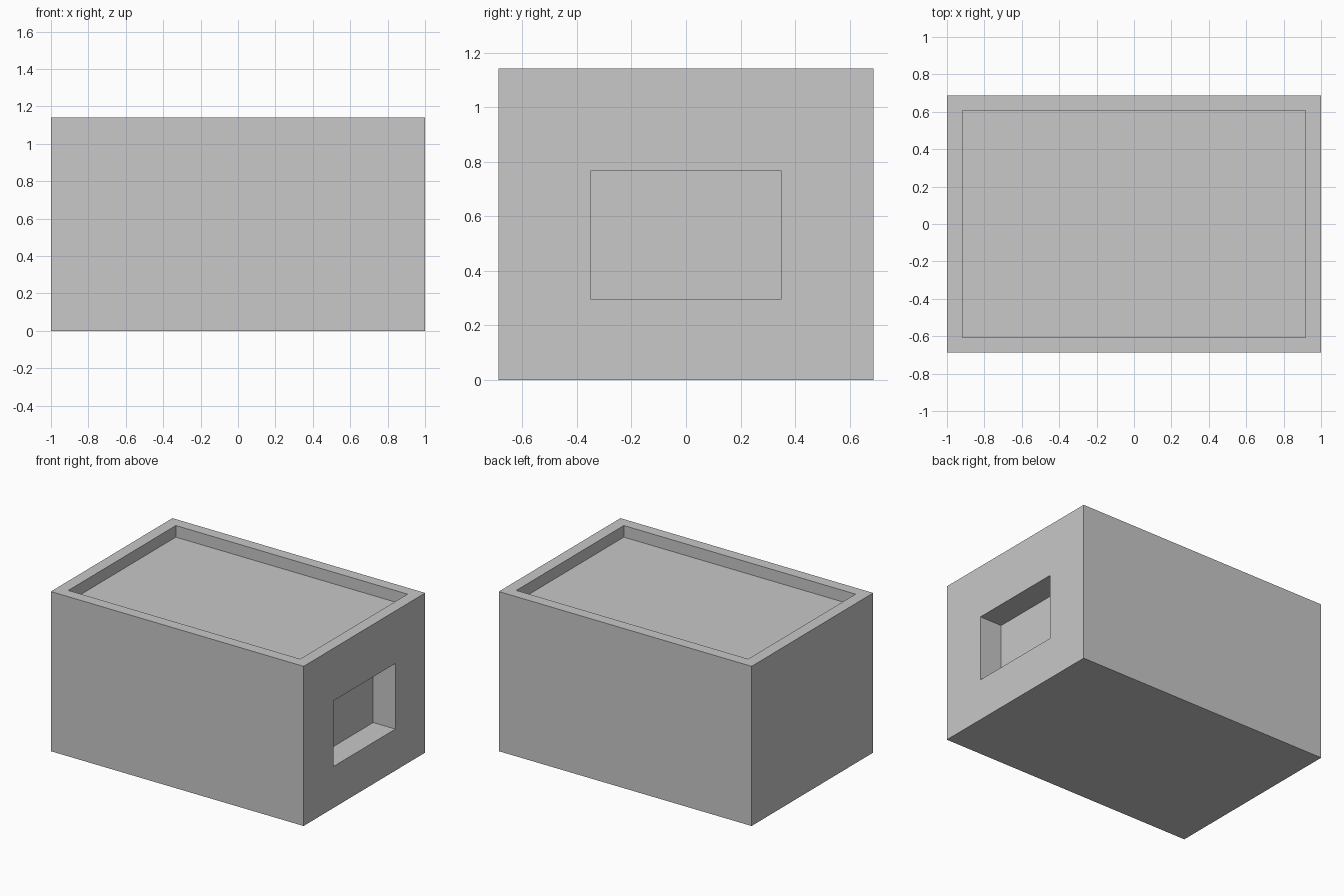
import bpy
import bmesh
from mathutils import Vector

old = bpy.data.objects.get("Cube")
if old:
    bpy.data.objects.remove(old, do_unlink=True)

WIDTH, DEPTH, HEIGHT = 2.0, 1.374, 1.142

grey = bpy.data.materials.new("plain grey")
grey.use_nodes = True
colour = (0.58, 0.58, 0.58, 1)
grey.diffuse_color = colour
grey.node_tree.nodes["Principled BSDF"].inputs["Base Color"].default_value = colour


def recess(bm, direction, low, high, depth):
    """Cut a straight-walled pocket, low..high across the face, into a side."""
    d = Vector(direction)
    facing = [f for f in bm.faces if f.normal.dot(d) > 0.9]
    face = max(facing, key=lambda f: f.calc_center_median().dot(d))
    # Flat rim around the opening
    bmesh.ops.inset_individual(bm, faces=[face], thickness=0.05)
    centre = face.calc_center_median()
    for v in face.verts:
        for i in range(3):
            if d[i] == 0:
                v.co[i] = low[i] if v.co[i] < centre[i] else high[i]
    # Walls and floor of the pocket
    floor = bmesh.ops.extrude_discrete_faces(bm, faces=[face])["faces"][0]
    bmesh.ops.translate(bm, vec=-d * depth, verts=floor.verts)
    bm.normal_update()


# Solid block standing on the ground
bm = bmesh.new()
bmesh.ops.create_cube(bm, size=1)
bmesh.ops.scale(bm, vec=(WIDTH, DEPTH, HEIGHT), verts=bm.verts)
bmesh.ops.translate(bm, vec=(0, 0, HEIGHT / 2), verts=bm.verts)
bm.normal_update()

# Shallow tray in the top
recess(bm, (0, 0, 1), (-0.917, -0.607, 0), (0.917, 0.607, 0), 0.083)
# Rectangular pocket in the left end
recess(bm, (1, 0, 0), (0, -0.35, 0.297), (0, 0.35, 0.766), 0.175)

mesh = bpy.data.meshes.new("box_body")
bm.to_mesh(mesh)
bm.free()
mesh.materials.append(grey)
body = bpy.data.objects.new("box_body", mesh)
bpy.context.collection.objects.link(body)
